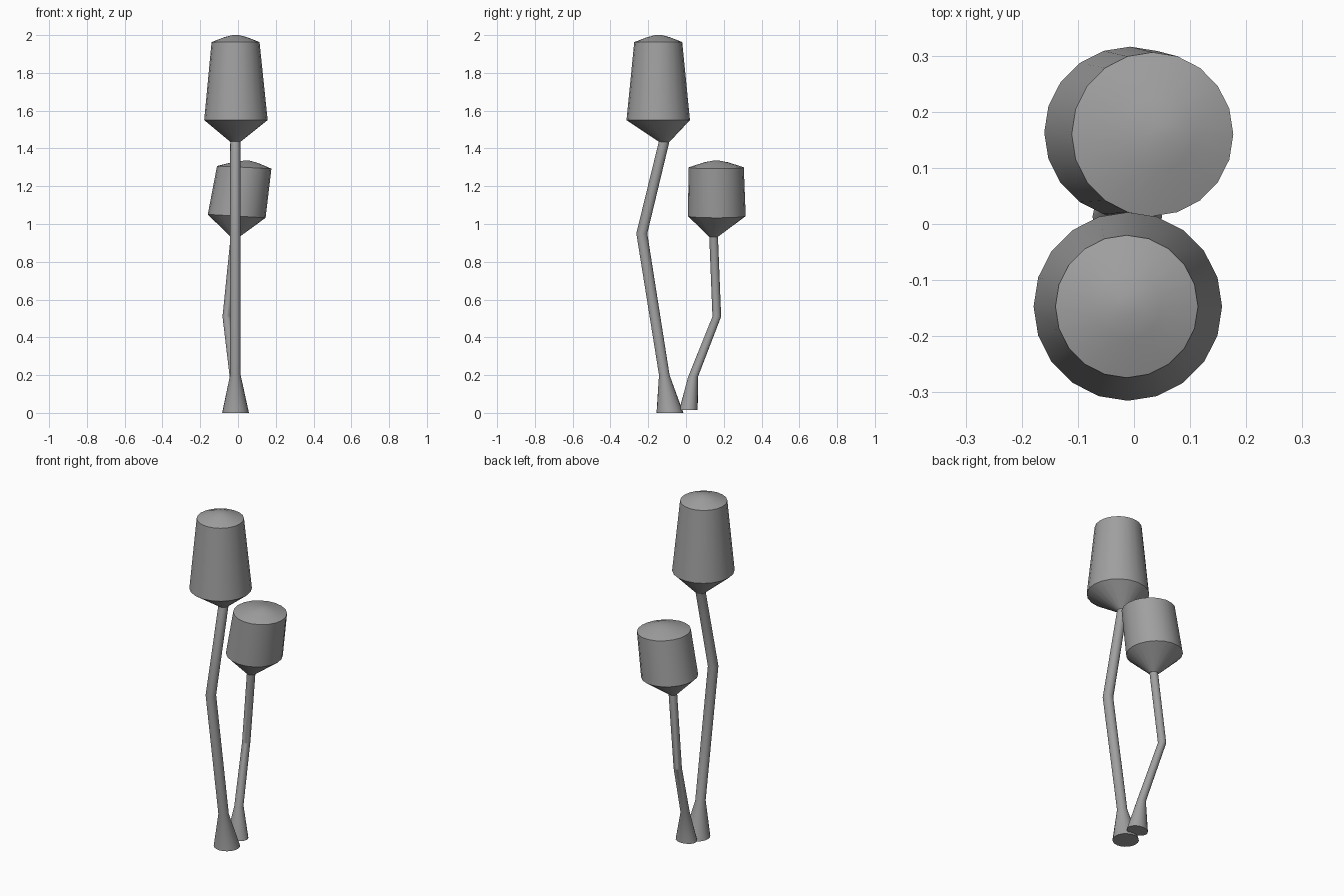
import bpy, math

cube = bpy.data.objects.get("Cube")
if cube:
    bpy.data.objects.remove(cube)

SIDES = 20

grey = bpy.data.materials.new("plain grey")
grey.use_nodes = True
colour = (0.35, 0.35, 0.35, 1)
grey.diffuse_color = colour
grey.node_tree.nodes["Principled BSDF"].inputs["Base Color"].default_value = colour


def loft(name, rings):
    """Skin rings of (x, y, z, x radius, y radius, tilt) from bottom to top."""
    verts = []
    for x, y, z, rx, ry, tilt in rings:
        for i in range(SIDES):
            a = math.tau * i / SIDES
            dx = rx * math.cos(a)
            verts.append((x + dx, y + ry * math.sin(a), z + tilt * dx))
    faces = []
    for k in range(len(rings) - 1):
        for i in range(SIDES):
            j = (i + 1) % SIDES
            low, high = k * SIDES, (k + 1) * SIDES
            faces.append((low + i, low + j, high + j, high + i))
    faces.append(tuple(reversed(range(SIDES))))
    faces.append(tuple(range(len(verts) - SIDES, len(verts))))
    mesh = bpy.data.meshes.new(name)
    mesh.from_pydata(verts, [], faces)
    mesh.materials.append(grey)
    obj = bpy.data.objects.new(name, mesh)
    bpy.context.collection.objects.link(obj)
    bpy.ops.object.select_all(action="DESELECT")
    obj.select_set(True)
    bpy.context.view_layer.objects.active = obj
    bpy.ops.object.shade_smooth_by_angle(angle=math.radians(25))


# Tall stalk: flared foot and bent stem
loft("tall_stem", [
    (-0.013, -0.085, 0.0, 0.071, 0.071, 0),
    (-0.014, -0.115, 0.2, 0.028, 0.028, 0),
    (-0.014, -0.234, 0.95, 0.028, 0.029, 0),
    (-0.014, -0.115, 1.44, 0.027, 0.028, 0)])

# Tall head: cone underside, tapered body, low domed cap
loft("tall_head", [
    (-0.014, -0.115, 1.435, 0.027, 0.028, 0),
    (-0.011, -0.147, 1.55, 0.168, 0.168, 0),
    (-0.013, -0.147, 1.963, 0.127, 0.127, 0),
    (-0.012, -0.146, 1.989, 0.06, 0.06, 0),
    (-0.012, -0.145, 2.0, 0.018, 0.018, 0)])

# Short stalk, leaning back and sideways
loft("short_stem", [
    (-0.012, 0.013, 0.015, 0.062, 0.049, 0),
    (-0.02, 0.037, 0.19, 0.024, 0.026, 0),
    (-0.06, 0.163, 0.51, 0.022, 0.023, 0),
    (-0.016, 0.146, 0.935, 0.023, 0.023, 0)])

# Short head, leaning towards +x
loft("short_head", [
    (-0.016, 0.146, 0.932, 0.024, 0.023, 0),
    (-0.007, 0.163, 1.042, 0.153, 0.153, -0.06),
    (0.033, 0.16, 1.3, 0.144, 0.146, -0.05),
    (0.042, 0.16, 1.326, 0.065, 0.065, -0.05),
    (0.045, 0.16, 1.335, 0.018, 0.018, 0)])
